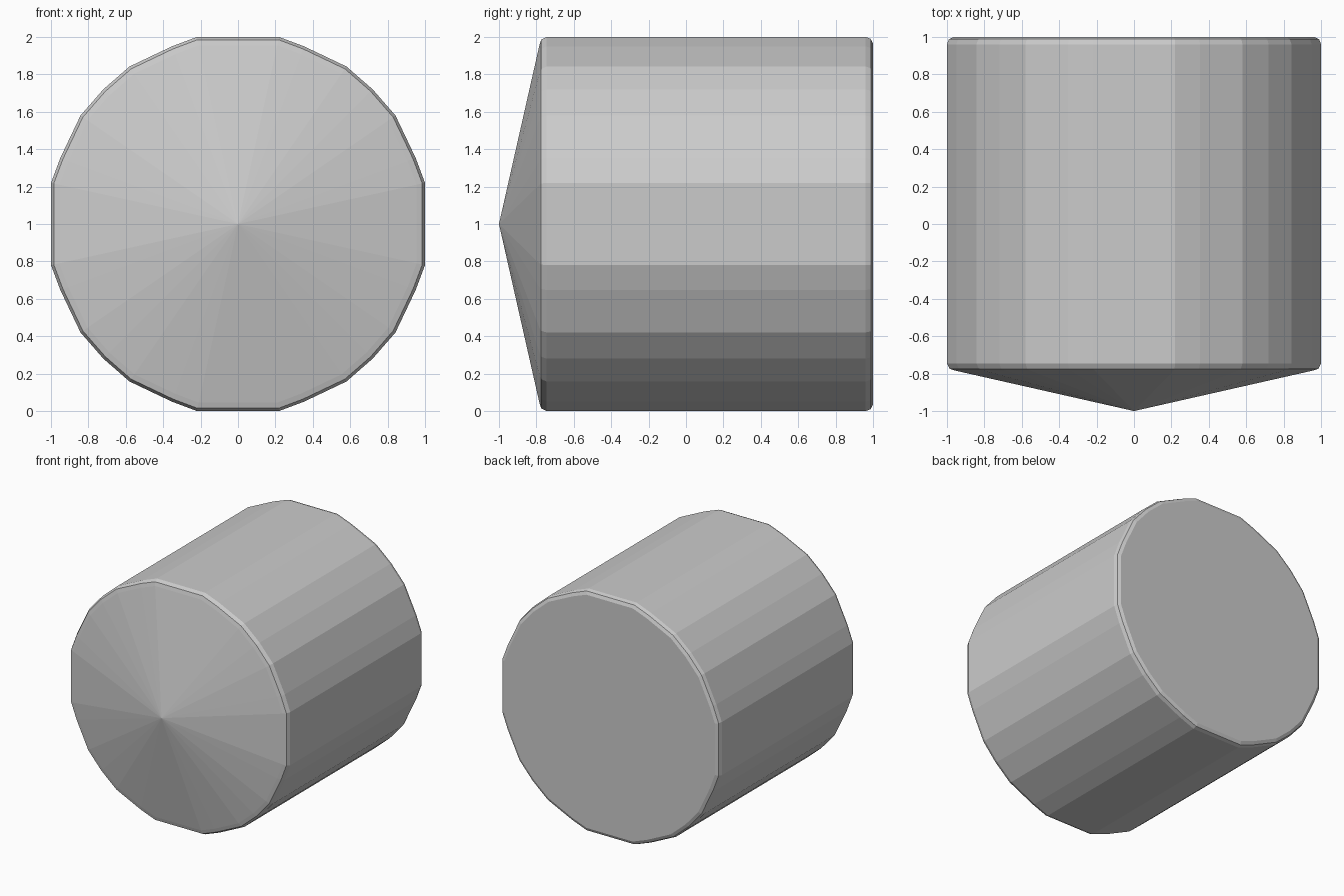
import bpy, bmesh

if "Cube" in bpy.data.objects:
    bpy.data.objects.remove(bpy.data.objects["Cube"])

# Cross-section: one quadrant of the faceted outline, mirrored to all four
quad = [(1, .22), (.95, .353), (.842, .58), (.72, .72),
        (.58, .842), (.353, .95), (.22, 1)]
half = quad + [(-x, z) for x, z in reversed(quad)]
outline = half + [(-x, -z) for x, z in half]

# Lengthwise profile: (y, inset from the outline), rounded at both rims
rings = [(-.784, .045), (-.775, .015), (-.745, 0),
         (.96, 0), (.988, .01), (1, .035)]

bm = bmesh.new()
loops = [[bm.verts.new((x * (1 - d), y, 1 + z * (1 - d))) for x, z in outline]
         for y, d in rings]
n = len(outline)

# Side walls and rims
for a, b in zip(loops, loops[1:]):
    for i in range(n):
        j = (i + 1) % n
        bm.faces.new((a[i], a[j], b[j], b[i]))

# Shallow cone on the front, flat cap on the back
tip = bm.verts.new((0, -1, 1))
for i in range(n):
    bm.faces.new((tip, loops[0][(i + 1) % n], loops[0][i]))
bm.faces.new(loops[-1])

bmesh.ops.recalc_face_normals(bm, faces=bm.faces)
mesh = bpy.data.meshes.new("pointed_cylinder")
bm.to_mesh(mesh)
bm.free()
bpy.context.collection.objects.link(bpy.data.objects.new("pointed_cylinder", mesh))
